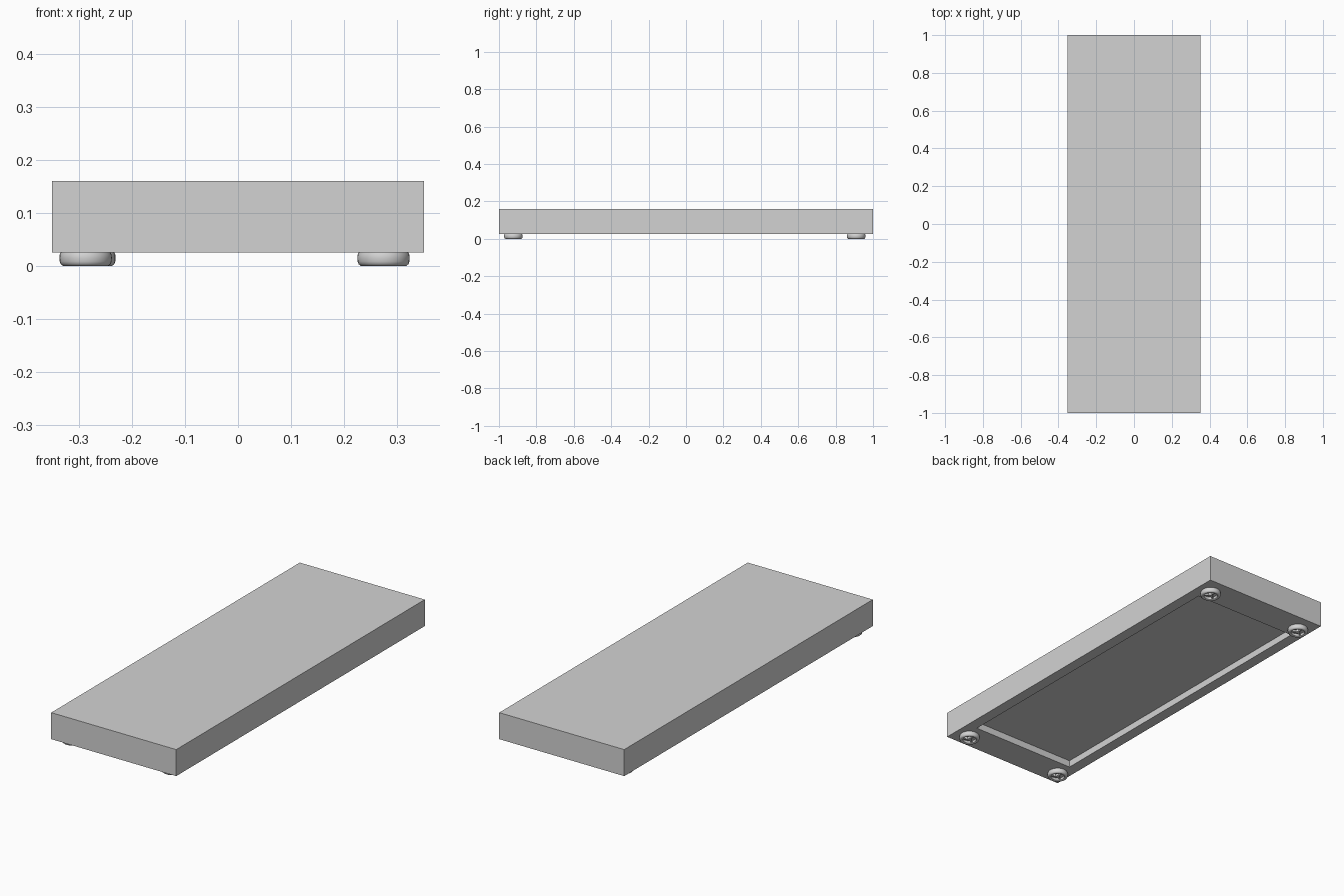
import bpy, bmesh, math
from mathutils import Matrix, Vector

cube = bpy.data.objects.get("Cube")
if cube:
    bpy.data.objects.remove(cube, do_unlink=True)

grey = bpy.data.materials.new("plain_grey")
grey.use_nodes = True
grey.diffuse_color = (0.65, 0.65, 0.65, 1)
grey.node_tree.nodes["Principled BSDF"].inputs["Base Color"].default_value = grey.diffuse_color


def make_object(name, bm, location=(0, 0, 0), smooth=False):
    bmesh.ops.recalc_face_normals(bm, faces=bm.faces)
    mesh = bpy.data.meshes.new(name)
    bm.to_mesh(mesh)
    bm.free()
    mesh.materials.append(grey)
    obj = bpy.data.objects.new(name, mesh)
    obj.location = location
    bpy.context.collection.objects.link(obj)
    if smooth:
        bpy.ops.object.select_all(action='DESELECT')
        obj.select_set(True)
        bpy.context.view_layer.objects.active = obj
        bpy.ops.object.shade_smooth_by_angle(angle=math.radians(40))
    return obj


# Slab body with a shallow rectangular recess underneath
HALF_X, BOTTOM, TOP = 0.352, 0.025, 0.16
RECESS_X, RECESS_Y, DEPTH = 0.295, 0.842, 0.035
bm = bmesh.new()
bmesh.ops.create_cube(bm, size=2)
for v in bm.verts:
    v.co = (v.co.x * HALF_X, v.co.y, TOP if v.co.z > 0 else BOTTOM)
under = min(bm.faces, key=lambda f: f.calc_center_median().z)
bmesh.ops.inset_region(bm, faces=[under], thickness=0.05)
for v in under.verts:
    v.co = (math.copysign(RECESS_X, v.co.x), math.copysign(RECESS_Y, v.co.y), BOTTOM)
ceiling = bmesh.ops.extrude_discrete_faces(bm, faces=[under])["faces"][0]
for v in ceiling.verts:
    v.co.z += DEPTH
make_object("body", bm)


# Rounded foot with a hollow underside, a hub and spokes
def make_foot(name, location):
    bm = bmesh.new()
    profile = [(0, .025), (.047, .025), (.049, .021), (.0495, .015), (.049, .008),
               (.047, .003), (.043, 0), (.037, 0), (.033, .003), (.031, .014), (0, .014)]
    points = [bm.verts.new((r, 0, z)) for r, z in profile]
    edges = [bm.edges.new(pair) for pair in zip(points, points[1:])]
    bmesh.ops.spin(bm, geom=points + edges, cent=(0, 0, 0), axis=(0, 0, 1),
                   angle=math.tau, steps=32)
    bmesh.ops.remove_doubles(bm, verts=bm.verts, dist=0.0001)
    bmesh.ops.create_cone(bm, cap_ends=True, segments=24, radius1=0.011, radius2=0.011,
                          depth=0.012, matrix=Matrix.Translation((0, 0, 0.009)))
    for i in range(3):
        turn = Matrix.Rotation(i * math.tau / 3 + math.pi / 2, 4, 'Z')
        place = Matrix.Translation((0.021, 0, 0.010))
        scale = Matrix.Diagonal(Vector((0.025, 0.007, 0.010, 1)))
        bmesh.ops.create_cube(bm, size=1, matrix=turn @ place @ scale)
    make_object(name, bm, location, smooth=True)


for name, x, y in [("front_right_foot", -0.288, -0.923), ("front_left_foot", 0.275, -0.923),
                   ("back_right_foot", -0.281, 0.91), ("back_left_foot", 0.275, 0.91)]:
    make_foot(name, (x, y, 0))
